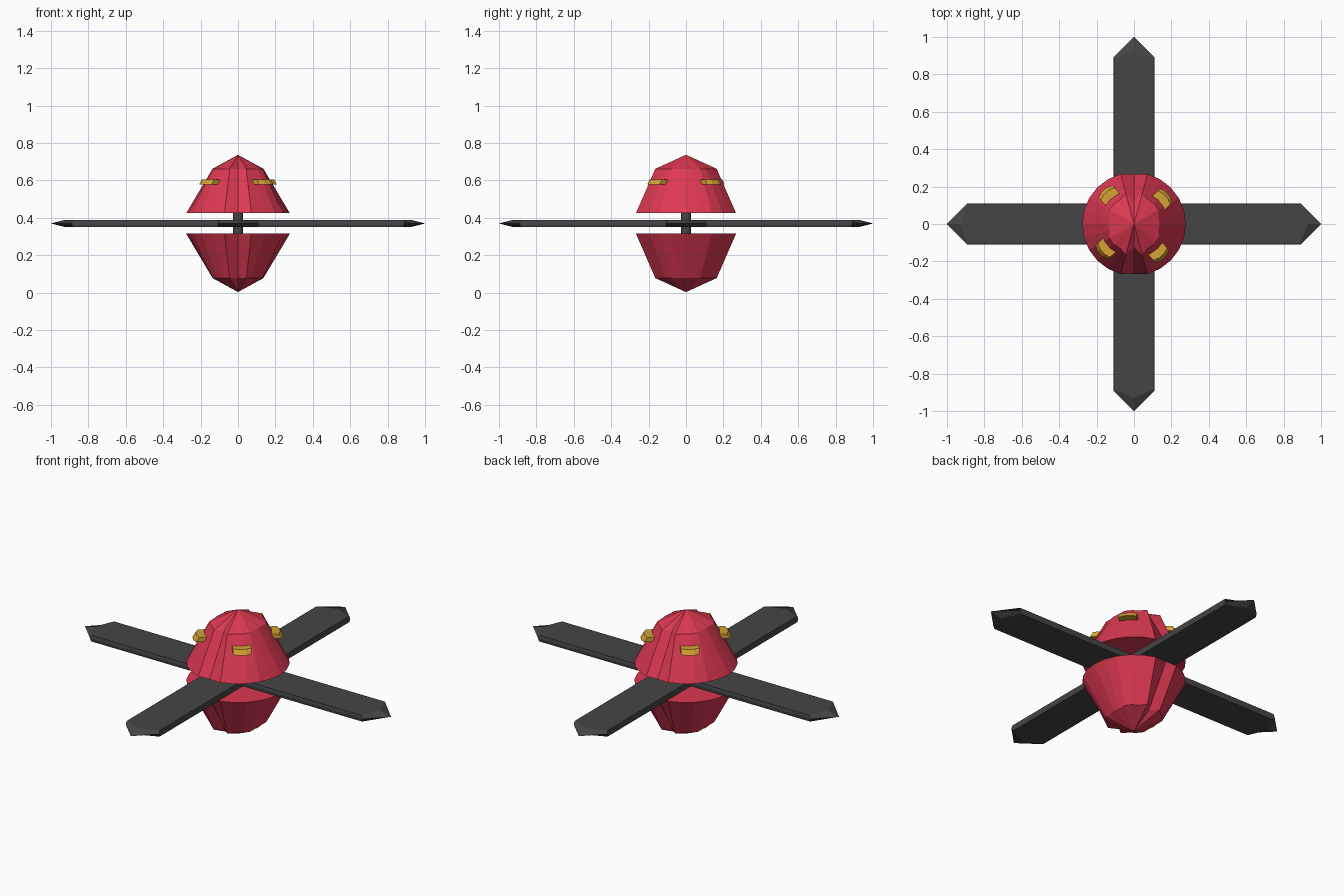
import bpy
import bmesh
from math import cos, sin, radians
from mathutils import Vector, Matrix

cube = bpy.data.objects.get("Cube")
if cube:
    bpy.data.objects.remove(cube, do_unlink=True)

MID = 0.37


def make_material(name, rgb):
    mat = bpy.data.materials.new(name)
    mat.use_nodes = True
    mat.diffuse_color = (*rgb, 1)
    mat.node_tree.nodes["Principled BSDF"].inputs["Base Color"].default_value = (*rgb, 1)
    return mat


red = make_material("crimson", (0.72, 0.04, 0.085))
grey = make_material("dark grey", (0.06, 0.06, 0.06))
gold = make_material("gold", (0.66, 0.36, 0.035))


def finish(bm, name, mat):
    bmesh.ops.recalc_face_normals(bm, faces=bm.faces)
    mesh = bpy.data.meshes.new(name)
    bm.to_mesh(mesh)
    bm.free()
    mesh.materials.append(mat)
    obj = bpy.data.objects.new(name, mesh)
    bpy.context.collection.objects.link(obj)
    return obj


def loft(bm, rings):
    """Join rings of equal length and close both ends."""
    loops = [[bm.verts.new(p) for p in ring] for ring in rings]
    for low, high in zip(loops, loops[1:]):
        for i in range(len(low)):
            j = (i + 1) % len(low)
            bm.faces.new((low[i], low[j], high[j], high[i]))
    bm.faces.new(loops[0])
    return loops


# Fluted half shells: round rim, lobed shoulder, pointed end
def shell(name, side):
    bm = bmesh.new()
    rim, shoulder = [], []
    for deg in range(0, 360, 15):
        off = abs(deg % 180 - 90)
        rim_r, top_r = 0.277, 0.152
        if off == 0:
            rim_r, top_r = 0.266, 0.125
        elif off == 15:
            top_r = 0.17
        elif off == 30:
            top_r = 0.15
        elif off >= 75:
            top_r = 0.136
        c, s = cos(radians(deg)), sin(radians(deg))
        rim.append((rim_r * c, rim_r * s, MID + side * 0.055))
        shoulder.append((top_r * c, top_r * s, MID + side * 0.292))
    loops = loft(bm, [rim, shoulder])
    apex = bm.verts.new((0, 0, MID + side * 0.367))
    ring = loops[-1]
    for i, v in enumerate(ring):
        bm.faces.new((v, ring[(i + 1) % len(ring)], apex))
    finish(bm, name, red)


shell("upper_shell", 1)
shell("lower_shell", -1)

# Central shaft between the shells
bm = bmesh.new()
bmesh.ops.create_cone(bm, cap_ends=True, segments=12, radius1=0.026, radius2=0.026,
                      depth=0.13, matrix=Matrix.Translation((0, 0, MID)))
finish(bm, "shaft", grey)


# Crossed blades with pointed, bevelled tips
def blade_outline(half, shoulder, tip, z):
    pts = [(shoulder, -half), (tip, 0), (shoulder, half)]
    pts += [(-x, -y) for x, y in pts]
    return [(x, y, z) for x, y in pts]


for name, turn in (("side_blade", 0), ("front_blade", 90)):
    bm = bmesh.new()
    loops = loft(bm, [blade_outline(0.107, 0.885, 0.93, MID - 0.018),
                      blade_outline(0.11, 0.89, 1.0, MID),
                      blade_outline(0.107, 0.885, 0.93, MID + 0.018)])
    bm.faces.new(loops[-1])
    bm.transform(Matrix.Rotation(radians(turn), 4, 'Z'))
    finish(bm, name, grey)

# Four gold lugs, slightly curved and leaning with the shell
for k in range(4):
    bm = bmesh.new()
    rings = []
    for across, back in ((-0.05, 0.012), (-0.02, 0), (0.02, 0), (0.05, 0.012)):
        rings.append([(r - back, across, z) for r, z in
                      ((0.17, 0.577), (0.243, 0.577), (0.225, 0.605), (0.17, 0.605))])
    loops = loft(bm, rings)
    bm.faces.new(loops[-1])
    bm.transform(Matrix.Rotation(radians(41 + 90 * k), 4, 'Z'))
    finish(bm, f"lug_{k + 1}", gold)
